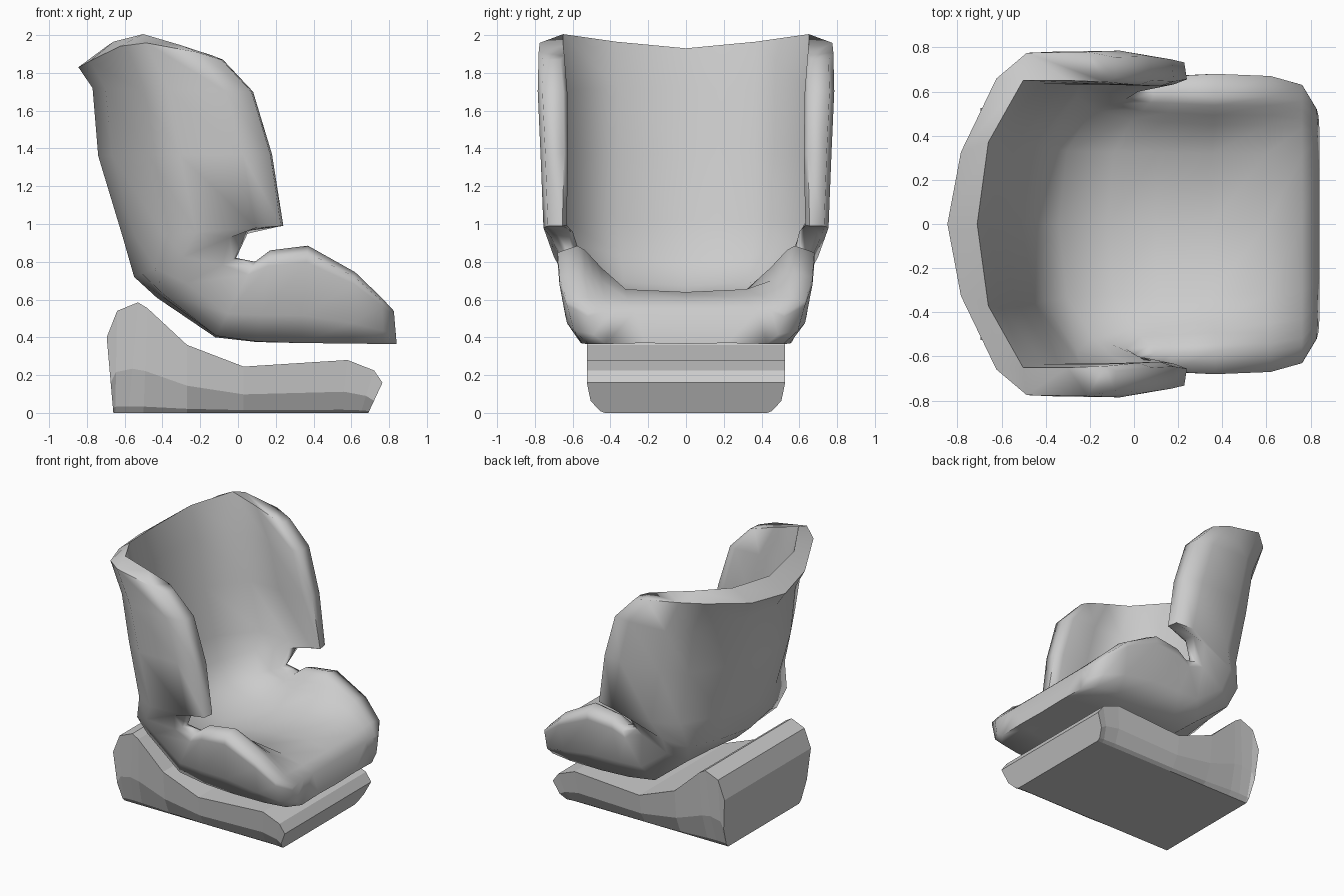
import bpy, bmesh
from mathutils import Vector

if "Cube" in bpy.data.objects:
    bpy.data.objects.remove(bpy.data.objects["Cube"])


def loft(name, rings, caps, smooth):
    """Skin closed rings of points; caps pair up opposite ring points."""
    bm = bmesh.new()
    vs = [[bm.verts.new(p) for p in r] for r in rings]
    n = len(vs[0])
    for a, b in zip(vs, vs[1:]):
        for j in range(n):
            k = (j + 1) % n
            bm.faces.new((a[j], a[k], b[k], b[j]))
    for r in (vs[0], vs[-1]):
        if caps == "strip":
            for j in range(n // 2 - 1):
                bm.faces.new((r[j], r[j + 1], r[n - 2 - j], r[n - 1 - j]))
        else:
            bm.faces.new(r)
    bmesh.ops.remove_doubles(bm, verts=bm.verts, dist=0.0005)
    bmesh.ops.recalc_face_normals(bm, faces=bm.faces)
    me = bpy.data.meshes.new(name)
    bm.to_mesh(me)
    bm.free()
    ob = bpy.data.objects.new(name, me)
    bpy.context.collection.objects.link(ob)
    if smooth:
        bpy.ops.object.select_all(action='DESELECT')
        ob.select_set(True)
        bpy.context.view_layer.objects.active = ob
        bpy.ops.object.shade_smooth_by_angle(angle=smooth)
    return ob


def mirror_y(half):
    return [Vector((p.x, -p.y, p.z)) for p in reversed(half[1:])] + half


# Base: stations along x as (bottom x, top x, top z)
base = [(-.66, -.695, .40), (-.65, -.64, .54), (-.58, -.53, .585),
        (-.50, -.48, .555), (-.27, -.27, .36), (.03, .03, .245),
        (.55, .58, .28), (.65, .72, .225), (.69, .765, .16)]
levels = [(0, .43), (.06, .455), (.4, .505), (1, .525)]
rings = []
for xb, xt, zt in base:
    side = [Vector((xb + (xt - xb) * t, y, zt * t)) for t, y in levels]
    rings.append(side + [Vector((p.x, -p.y, p.z)) for p in reversed(side)])
loft("base", rings, "ngon", 0)

# Seat shell: one sweep from the front lip, along the pan and up the back
# (outer centre x z, inner centre x z, wing tip x z, outer width, inner width, 0 pan..1 back)
shell = [
    (.84, .365, .825, .54, .825, .54, .52, .47, 0),
    (.77, .365, .76, .60, .76, .61, .63, .54, 0),
    (.60, .367, .60, .64, .62, .745, .67, .56, 0),
    (.33, .37, .35, .615, .37, .885, .68, .56, 0),
    (.10, .375, .10, .585, .17, .86, .67, .57, .05),
    (-.12, .40, -.12, .595, .09, .80, .66, .57, .15),
    (-.43, .61, -.34, .675, -.01, .82, .645, .58, .45),
    (-.55, .72, -.46, .83, .06, .97, .71, .61, .75),
    (-.61, .93, -.51, 1.02, .24, .99, .75, .64, .92),
    (-.74, 1.36, -.60, 1.37, .18, 1.37, .765, .63, 1),
    (-.77, 1.72, -.66, 1.72, .08, 1.70, .78, .635, 1),
    (-.845, 1.83, -.71, 1.93, -.08, 1.87, .775, .65, 1),
]


def shell_ring(row, lift):
    ox, oz, ix, iz, tx, tz, wo, wi, s = row
    O, I, T = Vector((ox, 0, oz)), Vector((ix, 0, iz)), Vector((tx, 0, tz))

    def pt(A, f, y, up=0):
        p = A.lerp(T, f)
        return Vector((p.x, y, p.z + up * lift))

    k = .35 + .65 * s
    outer = [pt(O, 0, 0), pt(O, .08 * k, .42 * wo, .3),
             pt(O, .29 * k * s, (.82 + .03 * s) * wo, 1),
             pt(O, .47 * k + .12 * (1 - s), wo * (.94 + .06 * s), 1.1),
             pt(O, .83, wo + .005 * s, .45), pt(O, .99 - .06 * (1 - s), wo - .02 * s)]
    inner = [pt(I, 0, 0), pt(I, .14 - .06 * s, .57 * wi, .4),
             pt(I, .57 - .24 * s, wi * (.8 + .2 * s), .95),
             pt(I, .75 - .1 * s, wi * (.88 + .12 * s), .55),
             pt(I, .92, wi * (.96 + .03 * s), .15), pt(I, 1, wi + .015)]
    return mirror_y(outer) + list(reversed(mirror_y(inner)))


rings = [shell_ring(r, .1 if r is shell[-1] else 0) for r in shell]
loft("seat_shell", rings, "strip", 1.3)
